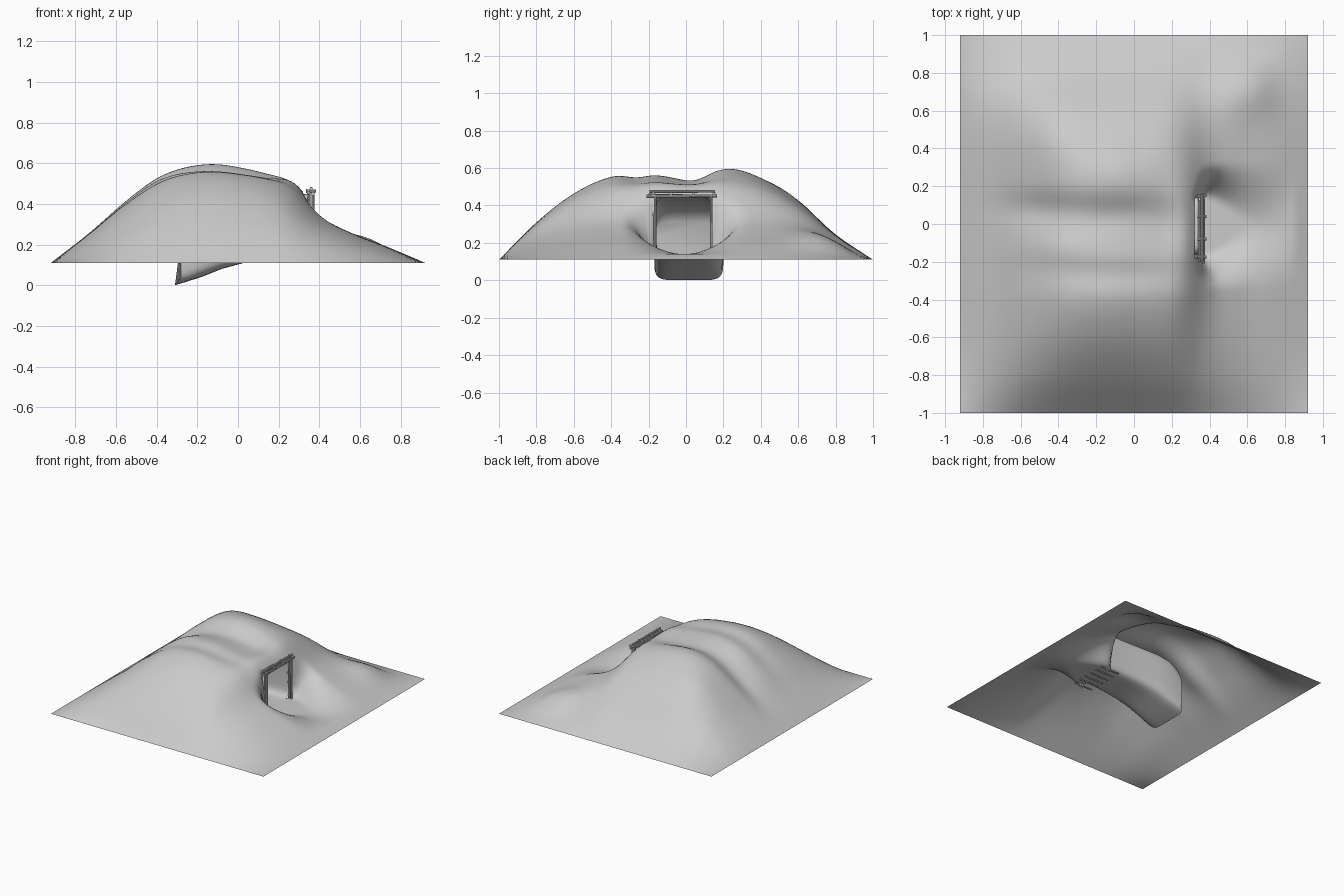
import bpy, bmesh, math
from mathutils import Vector

cube = bpy.data.objects.get("Cube")
if cube:
    bpy.data.objects.remove(cube, do_unlink=True)

grey = bpy.data.materials.new("stone_grey")
grey.use_nodes = True
colour = (0.6, 0.6, 0.6, 1)
grey.diffuse_color = colour
grey.node_tree.nodes["Principled BSDF"].inputs["Base Color"].default_value = colour

BASE, HALF_X, PEAK = 0.11, 0.92, 0.49
GATE_X = 0.335


def add_object(name, bm, smooth):
    mesh = bpy.data.meshes.new(name)
    bm.to_mesh(mesh)
    bm.free()
    mesh.materials.append(grey)
    obj = bpy.data.objects.new(name, mesh)
    bpy.context.collection.objects.link(obj)
    bpy.ops.object.select_all(action='DESELECT')
    obj.select_set(True)
    bpy.context.view_layer.objects.active = obj
    bpy.ops.object.shade_smooth_by_angle(angle=math.radians(smooth))


def spline(values, t):
    """Smooth curve through evenly spaced values, t from 0 to 1."""
    n = len(values) - 1
    s = min(max(t, 0), 1) * n
    i = min(int(s), n - 1)
    f = s - i
    b, c = values[i], values[i + 1]
    a = values[i - 1] if i else 2 * b - c
    d = values[i + 2] if i + 2 <= n else 2 * c - b
    return b + 0.5 * f * (c - a + f * (2*a - 5*b + 4*c - d + f * (3*(b - c) + d - a)))


def ease(t):
    t = min(max(t, 0), 1)
    return t * t * (3 - 2 * t)


# Hill: two crossed profiles, a few ridges, and a cutting in front of the gate
ACROSS = [0, .145, .305, .435, .485, .475, .42, .255, .155, .08, 0]
ALONG = [0, .2, .355, .445, .455, .435, .475, .43, .31, .135, 0]
# (height, centre x, centre y, radius x, radius y)
MOUNDS = [(.08, .29, -.05, .1, .38), (.04, -.43, .5, .2, .2),
          (.015, -.1, .27, .25, .12), (-.03, -.5, .08, .2, .09),
          (-.015, -.1, .06, .25, .08), (-.015, -.1, -.27, .35, .07),
          (.015, -.4, -.12, .2, .08), (.05, .6, .72, .18, .16)]


def hill_height(x, y):
    a = spline(ACROSS, (x / HALF_X + 1) / 2) / PEAK
    b = spline(ALONG, (y + 1) / 2) / PEAK
    h = BASE + PEAK * a * b * (1 + 0.8 * max(0, 1 - a) * max(0, 1 - b))
    for size, cx, cy, rx, ry in MOUNDS:
        h += size * math.exp(-((x - cx) / rx) ** 2 - ((y - cy) / ry) ** 2) * ease(4 * min(a, b))
    # The cutting is flat at the gate and becomes a rounded dip further out
    side = abs(y + 0.01)
    flat = 0.15 * (1 - ease((x - 0.36) / 0.3))
    ramp = 0.002 + max(0, side - 0.15) * 0.9
    cut = ease((x - GATE_X) / ramp) * ease((0.34 - side) / (0.34 - flat))
    return h + (min(h, 0.14) - h) * cut


bm = bmesh.new()
bmesh.ops.create_grid(bm, x_segments=92, y_segments=100, size=1)
for v in bm.verts:
    v.co.x *= HALF_X
    v.co.z = hill_height(v.co.x, v.co.y)
opening = []
for f in bm.faces:
    heights = [v.co.z for v in f.verts]
    if max(heights) - min(heights) > 0.15 and abs(f.calc_center_median().y + 0.01) < 0.155:
        opening.append(f)
bmesh.ops.delete(bm, geom=opening, context='FACES')
add_object("hill", bm, 80)

# Tunnel: rounded sections sinking into the hill, closed at the inner end
# (x, centre y, half width, floor z, roof z)
STATIONS = [(.345, -.01, .15, .14, .45), (.2, -.01, .16, .135, .44),
            (.05, 0, .17, .115, .43), (-.08, .01, .18, .08, .42),
            (-.18, .015, .185, .04, .4), (-.25, .015, .185, .01, .36),
            (-.28, .015, .185, 0, .31)]
bm = bmesh.new()
rings = []
for x, cy, w, low, high in STATIONS:
    ring = []
    for k in range(32):
        angle = math.tau * (k + 0.5) / 32
        c, s = math.cos(angle), math.sin(angle)
        y = cy + w * math.copysign(abs(c) ** 0.35, c)
        z = (low + high) / 2 + (high - low) / 2 * math.copysign(abs(s) ** 0.35, s)
        lip = 0.03 * ease((0.04 - z) / 0.04)
        ring.append(bm.verts.new((x - lip, y, z)))
    rings.append(ring)
for r, q in zip(rings, rings[1:]):
    for k in range(32):
        j = (k + 1) % 32
        bm.faces.new((r[k], r[j], q[j], q[k]))
bm.faces.new(rings[-1])
add_object("tunnel", bm, 50)


def log(name, start, end, radius):
    start, end = Vector(start), Vector(end)
    bm = bmesh.new()
    bmesh.ops.create_cone(bm, cap_ends=True, segments=8, radius1=radius,
                          radius2=radius * 0.9, depth=(end - start).length)
    turn = Vector((0, 0, 1)).rotation_difference(end - start)
    bm.transform(turn.to_matrix().to_4x4())
    bmesh.ops.translate(bm, vec=(start + end) / 2, verts=bm.verts)
    add_object(name, bm, 40)


# Timber gate: paired posts, lintels and short cross logs
for side, y in (("right", -0.165), ("left", 0.135)):
    for row, x in (("back", 0.349), ("front", 0.368)):
        log(f"{row}_post_{side}", (x, y, 0.12), (x, y, 0.46), 0.008)
log("front_lintel", (0.368, -0.21, 0.45), (0.368, 0.165, 0.45), 0.009)
log("back_lintel", (0.347, -0.2, 0.455), (0.347, 0.155, 0.45), 0.008)
log("top_lintel", (0.36, -0.195, 0.474), (0.36, 0.155, 0.476), 0.008)
for i, y in enumerate((-0.175, -0.08, 0.04, 0.15)):
    log(f"cross_log_{i}", (0.335, y, 0.463), (0.383, y, 0.463), 0.009)

# Threshold planks set into the ground at the mouth
for i in range(6):
    y = -0.165 + i * 0.06
    log(f"threshold_log_{i}", (0.26, y, 0.13), (0.42, y, 0.13), 0.006)
